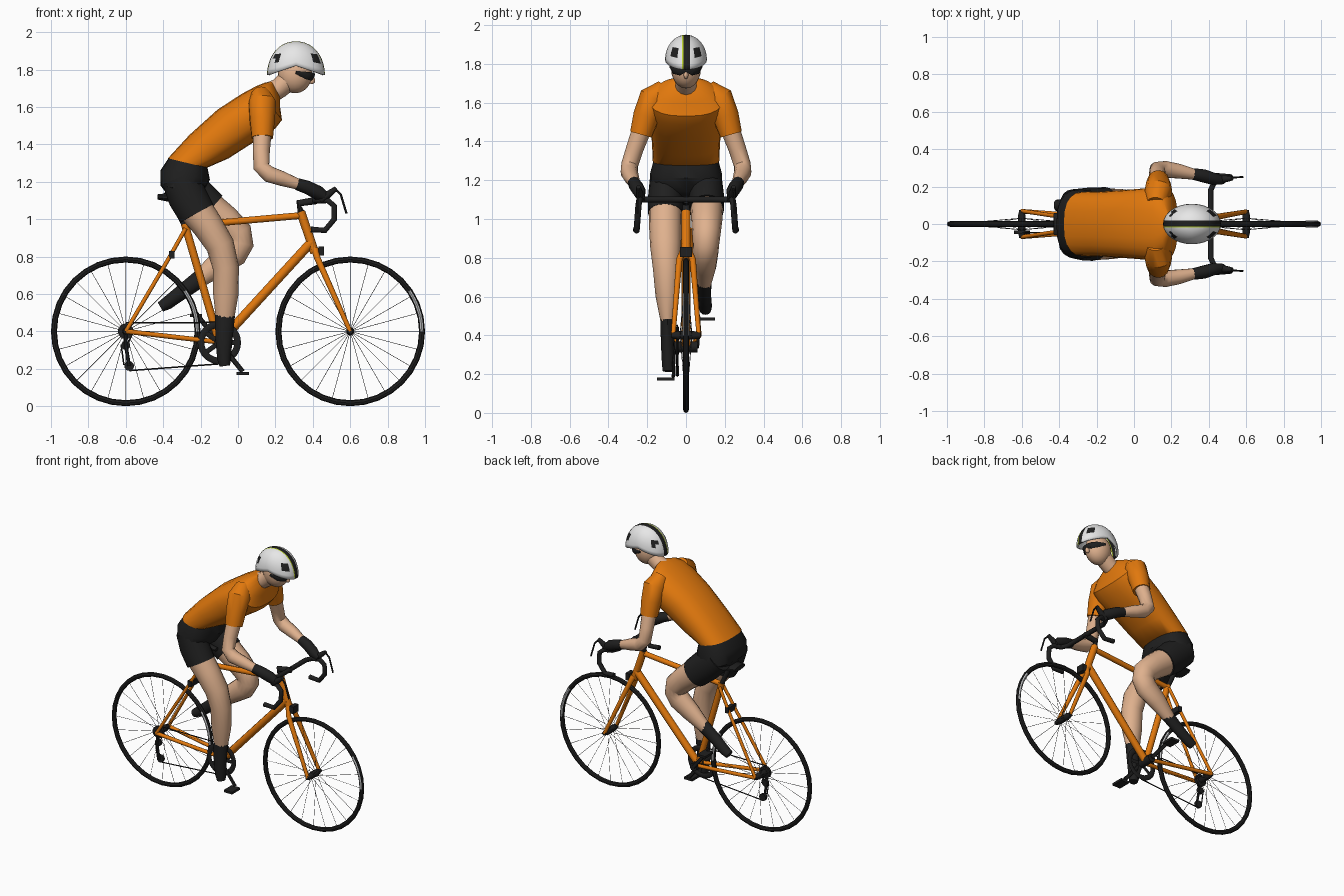
import bpy, bmesh, math
from mathutils import Vector, Matrix

if "Cube" in bpy.data.objects:
    bpy.data.objects.remove(bpy.data.objects["Cube"])


def material(name, r, g, b):
    m = bpy.data.materials.new(name)
    m.use_nodes = True
    m.diffuse_color = (r, g, b, 1)
    m.node_tree.nodes["Principled BSDF"].inputs["Base Color"].default_value = (r, g, b, 1)
    return m


ORANGE = material("orange", 0.76, 0.19, 0.004)
SKIN = material("skin", 0.74, 0.44, 0.27)
BLACK = material("black", 0.014, 0.014, 0.014)
WHITE = material("white", 0.8, 0.8, 0.8)
LIME = material("lime", 0.5, 0.65, 0.03)
GREY = material("spoke grey", 0.06, 0.06, 0.065)
SILVER = material("silver", 0.55, 0.56, 0.57)


def finish(name, bm, *mats, angle=40):
    bmesh.ops.recalc_face_normals(bm, faces=bm.faces)
    mesh = bpy.data.meshes.new(name)
    bm.to_mesh(mesh)
    bm.free()
    ob = bpy.data.objects.new(name, mesh)
    bpy.context.collection.objects.link(ob)
    for m in mats:
        mesh.materials.append(m)
    bpy.ops.object.select_all(action='DESELECT')
    ob.select_set(True)
    bpy.context.view_layer.objects.active = ob
    bpy.ops.object.shade_smooth_by_angle(angle=math.radians(angle))
    return ob


def stitch(bm, rings, sides=12, power=1.0):
    """Skin a list of (centre, axis_a, axis_b) ellipses and cap both ends."""
    def bend(v):
        return math.copysign(abs(v) ** power, v)
    loops = []
    for c, a, b in rings:
        angles = [math.tau * i / sides for i in range(sides)]
        loops.append([bm.verts.new(c + a * bend(math.cos(t)) + b * bend(math.sin(t))) for t in angles])
    for p, q in zip(loops, loops[1:]):
        for i in range(sides):
            j = (i + 1) % sides
            bm.faces.new((p[i], p[j], q[j], q[i]))
    bm.faces.new(loops[0])
    bm.faces.new(loops[-1])


def add_tube(bm, pts, radii, sides=10, hint=(0, 1, 0)):
    """Tube along points; a radius is a number or a (depth, width) pair."""
    pts = [Vector(p) for p in pts]
    if not isinstance(radii, list):
        radii = [radii] * len(pts)
    side, rings = Vector(hint), []
    for i, p in enumerate(pts):
        t = (pts[min(i + 1, len(pts) - 1)] - pts[max(i - 1, 0)]).normalized()
        side = (side - t * side.dot(t)).normalized()
        r = radii[i] if isinstance(radii[i], tuple) else (radii[i], radii[i])
        rings.append((p, t.cross(side) * r[0], side * r[1]))
    stitch(bm, rings, sides)


def tube(name, pts, radii, mat, sides=10, hint=(0, 1, 0)):
    bm = bmesh.new()
    add_tube(bm, pts, radii, sides, hint)
    return finish(name, bm, mat)


def body(name, sections, mat):
    """Trunk from sections: (back x, z, front x, z, half width)."""
    bm, rings = bmesh.new(), []
    for bx, bz, fx, fz, w in sections:
        back, front = Vector((bx, 0, bz)), Vector((fx, 0, fz))
        rings.append(((back + front) / 2, (front - back) / 2, Vector((0, w, 0))))
    stitch(bm, rings, 20, 0.8)
    return finish(name, bm, mat)


def ball(name, loc, scale, mat):
    bm = bmesh.new()
    bmesh.ops.create_uvsphere(bm, u_segments=20, v_segments=12, radius=1,
                              matrix=Matrix.Translation(loc) @ Matrix.Diagonal((*scale, 1)))
    return finish(name, bm, mat)


def box(name, loc, size, mat):
    bm = bmesh.new()
    bmesh.ops.create_cube(bm, size=1, matrix=Matrix.Translation(loc) @ Matrix.Diagonal((*size, 1)))
    return finish(name, bm, mat)


def ring(bm, x, y, z, major, radial, width, segs, start=0.0, span=math.tau):
    """Band with an oval section round an axis along y."""
    full = span == math.tau
    loops = []
    for i in range(segs + (0 if full else 1)):
        a = start + span * i / segs
        d = Vector((math.cos(a), 0, math.sin(a)))
        c = Vector((x, y, z)) + d * major
        loops.append([bm.verts.new(c + d * radial * math.cos(t) + Vector((0, width * math.sin(t), 0)))
                      for t in (math.tau * k / 8 for k in range(8))])
    for i in range(segs):
        p, q = loops[i], loops[(i + 1) % len(loops)]
        for k in range(8):
            bm.faces.new((p[k], p[k - 1], q[k - 1], q[k]))


# Wheels: tyre, reflective band, spokes, hub
for name, x in (("rear", -0.6), ("front", 0.6)):
    bm = bmesh.new()
    ring(bm, x, 0, 0.4, 0.384, 0.016, 0.015, 32)
    finish(name + "_tyre", bm, BLACK)
    bm = bmesh.new()
    ring(bm, x, 0, 0.4, 0.383, 0.011, 0.0175, 5, 0, 0.6)
    finish(name + "_reflective_band", bm, SILVER)
    bm = bmesh.new()
    for i in range(24):
        a, s = math.tau * i / 24, (-1) ** i
        d = Vector((math.cos(a), 0, math.sin(a)))
        hub = Vector((x, 0.03 * s, 0.4))
        add_tube(bm, [hub + d * 0.018, Vector((x, 0, 0.4)) + d * 0.372], 0.0014, 4, (0.3, 1, 0.2))
    finish(name + "_spokes", bm, GREY)
    tube(name + "_hub", [(x, -0.075, 0.4), (x, -0.04, 0.4), (x, 0.04, 0.4), (x, 0.075, 0.4)],
         [0.014, 0.022, 0.022, 0.014], BLACK, hint=(1, 0, 0))

# Frame
BB = (-0.1, 0, 0.34)
tube("head_tube", [(0.335, 0, 1.04), (0.41, 0, 0.82)], 0.024, ORANGE)
tube("top_tube", [(-0.275, 0, 0.965), (0.345, 0, 1.02)], 0.018, ORANGE)
tube("down_tube", [(0.395, 0, 0.88), BB], 0.025, ORANGE)
tube("seat_tube", [(-0.285, 0, 0.975), BB], 0.021, ORANGE)
tube("bottom_bracket", [(-0.1, -0.06, 0.34), (-0.1, 0.06, 0.34)], 0.028, BLACK, hint=(1, 0, 0))
for side, s in (("left", 1), ("right", -1)):
    tube(side + "_chain_stay", [(-0.12, 0.03 * s, 0.345), (-0.3, 0.045 * s, 0.365), (-0.6, 0.068 * s, 0.4)],
         0.013, ORANGE)
    tube(side + "_seat_stay", [(-0.28, 0.02 * s, 0.95), (-0.37, 0.035 * s, 0.79), (-0.6, 0.07 * s, 0.4)],
         0.011, ORANGE)
    tube(side + "_fork_blade", [(0.41, 0.01 * s, 0.84), (0.425, 0.035 * s, 0.79), (0.6, 0.066 * s, 0.4)],
         [0.02, 0.017, 0.012], ORANGE)
box("rear_brake", (-0.355, 0, 0.81), (0.03, 0.09, 0.04), BLACK)
box("front_brake", (0.445, 0, 0.83), (0.03, 0.06, 0.05), BLACK)

# Saddle and post
tube("seat_post", [(-0.285, 0, 0.965), (-0.345, 0, 1.1)], 0.016, BLACK)
tube("saddle", [(-0.43, 0, 1.12), (-0.37, 0, 1.115), (-0.27, 0, 1.1), (-0.17, 0, 1.09)],
     [(0.015, 0.06), (0.022, 0.07), (0.018, 0.035), (0.012, 0.018)], BLACK)

# Handlebar, stem and brake levers
tube("stem", [(0.34, 0, 1.03), (0.325, 0, 1.085), (0.42, 0, 1.1)], 0.02, BLACK)
for side, s in (("left", 1), ("right", -1)):
    tube(side + "_drop_bar", [(0.41, 0, 1.1), (0.41, 0.18 * s, 1.1), (0.43, 0.225 * s, 1.1), (0.48, 0.24 * s, 1.1),
         (0.515, 0.245 * s, 1.07), (0.515, 0.25 * s, 1.0), (0.465, 0.255 * s, 0.94), (0.39, 0.258 * s, 0.945)],
         0.016, BLACK, hint=(1, 0, 0))
    tube(side + "_brake_hood", [(0.44, 0.235 * s, 1.1), (0.48, 0.24 * s, 1.13), (0.525, 0.245 * s, 1.165)],
         [0.02, 0.02, 0.012], BLACK)
    tube(side + "_brake_lever", [(0.515, 0.245 * s, 1.165), (0.55, 0.25 * s, 1.13), (0.58, 0.25 * s, 1.03)],
         0.006, BLACK, 6)

# Chainring, cranks, pedals, chain, cassette and derailleur
bm = bmesh.new()
ring(bm, -0.1, -0.045, 0.34, 0.098, 0.018, 0.006, 30)
for i in range(5):
    a = math.tau * i / 5
    add_tube(bm, [(-0.1, -0.045, 0.34), (-0.1 + 0.095 * math.cos(a), -0.045, 0.34 + 0.095 * math.sin(a))],
             (0.013, 0.004), 6)
finish("chainring", bm, BLACK)
for side, s in (("left", 1), ("right", -1)):
    px, pz = -0.1 - 0.125 * s, 0.34 + 0.155 * s
    tube(side + "_crank", [(-0.1, 0.06 * s, 0.34), (px, 0.066 * s, pz)], (0.013, 0.008), BLACK, 8)
    box(side + "_pedal", (px, 0.105 * s, pz - 0.01), (0.065, 0.09, 0.016), BLACK)
bm = bmesh.new()
for a, b in (((-0.6, 0.445), (-0.1, 0.448)), ((-0.58, 0.19), (-0.1, 0.226)), ((-0.56, 0.4), (-0.59, 0.33)),
             ((-0.625, 0.33), (-0.61, 0.22))):
    add_tube(bm, [(a[0], -0.045, a[1]), (b[0], -0.045, b[1])], 0.004, 6)
finish("chain", bm, BLACK)
for name, x, z, r in (("cassette", -0.6, 0.4, 0.042), ("upper_pulley", -0.6, 0.325, 0.024),
                      ("lower_pulley", -0.582, 0.215, 0.026)):
    tube(name, [(x, -0.053, z), (x, -0.035, z)], r, BLACK, 16, (1, 0, 0))
tube("derailleur_cage", [(-0.6, -0.06, 0.4), (-0.6, -0.06, 0.325), (-0.582, -0.06, 0.215)], (0.01, 0.005), BLACK, 6)

# Rider trunk: jersey and shorts
body("jersey", [(-0.375, 1.325, -0.165, 1.275, 0.172), (-0.26, 1.45, -0.05, 1.325, 0.175),
     (-0.11, 1.585, 0.09, 1.415, 0.185), (0.02, 1.67, 0.2, 1.485, 0.195), (0.095, 1.71, 0.235, 1.53, 0.19),
     (0.145, 1.73, 0.225, 1.6, 0.14), (0.18, 1.735, 0.225, 1.65, 0.06)], ORANGE)
body("shorts", [(-0.365, 1.335, -0.165, 1.285, 0.165), (-0.415, 1.26, -0.15, 1.21, 0.185),
     (-0.415, 1.18, -0.19, 1.14, 0.185), (-0.36, 1.11, -0.25, 1.1, 0.09)], BLACK)

# Legs: shorts leg, bare leg, sock with shoe
tube("right_shorts_leg", [(-0.31, -0.1, 1.22), (-0.27, -0.105, 1.12), (-0.22, -0.107, 1.03)],
     [(0.1, 0.085), (0.105, 0.09), (0.1, 0.09)], BLACK, 16)
tube("right_leg", [(-0.24, -0.107, 1.07), (-0.165, -0.107, 0.97), (-0.095, -0.105, 0.86), (-0.065, -0.1, 0.74),
     (-0.065, -0.097, 0.6), (-0.07, -0.095, 0.46)],
     [(0.093, 0.085), (0.083, 0.084), (0.076, 0.08), (0.07, 0.07), (0.068, 0.06), (0.048, 0.034)], SKIN, 16)
tube("right_shoe", [(-0.07, -0.095, 0.485), (-0.075, -0.095, 0.35), (-0.075, -0.09, 0.25), (-0.07, -0.09, 0.215)],
     [(0.054, 0.038), (0.045, 0.034), (0.036, 0.034), (0.028, 0.03)], BLACK, 12)
tube("left_shorts_leg", [(-0.33, 0.1, 1.21), (-0.24, 0.105, 1.13), (-0.15, 0.107, 1.05)],
     [(0.1, 0.085), (0.108, 0.09), (0.1, 0.09)], BLACK, 16)
tube("left_leg", [(-0.18, 0.107, 1.075), (-0.07, 0.107, 0.99), (0.0, 0.105, 0.92), (0.01, 0.103, 0.87),
     (-0.02, 0.1, 0.82), (-0.11, 0.1, 0.755), (-0.23, 0.095, 0.66)],
     [(0.093, 0.085), (0.085, 0.08), (0.08, 0.073), (0.075, 0.068), (0.076, 0.066), (0.065, 0.056), (0.04, 0.034)],
     SKIN, 16)
tube("left_shoe", [(-0.205, 0.095, 0.68), (-0.3, 0.095, 0.61), (-0.38, 0.1, 0.55), (-0.415, 0.1, 0.53)],
     [(0.047, 0.037), (0.04, 0.034), (0.035, 0.034), (0.028, 0.03)], BLACK, 12)

# Arms: sleeve, bare arm, glove
for side, s in (("left", 1), ("right", -1)):
    tube(side + "_sleeve", [(0.12, 0.11 * s, 1.67), (0.13, 0.17 * s, 1.62), (0.13, 0.205 * s, 1.53),
         (0.13, 0.232 * s, 1.435)], [0.05, 0.075, 0.068, 0.058], ORANGE, 14)
    tube(side + "_arm", [(0.13, 0.225 * s, 1.47), (0.125, 0.265 * s, 1.36), (0.125, 0.29 * s, 1.28),
         (0.165, 0.293 * s, 1.24), (0.24, 0.282 * s, 1.215), (0.34, 0.262 * s, 1.18)],
         [0.05, 0.045, 0.044, 0.045, 0.04, 0.027], SKIN, 12)
    tube(side + "_glove", [(0.315, 0.268 * s, 1.188), (0.37, 0.258 * s, 1.17), (0.43, 0.24 * s, 1.14),
         (0.48, 0.232 * s, 1.115)], [0.032, 0.036, (0.038, 0.033), 0.02], BLACK, 10)

# Head, neck and glasses
tube("neck", [(0.16, 0, 1.67), (0.22, 0, 1.7), (0.29, 0, 1.76)], [0.06, 0.054, 0.06], SKIN, 14)
ball("head", (0.305, 0, 1.775), (0.092, 0.077, 0.102), SKIN)
ball("nose", (0.395, 0, 1.742), (0.018, 0.012, 0.02), SKIN)
tube("glasses", [(0.31, -0.08, 1.785), (0.365, -0.066, 1.768), (0.398, -0.035, 1.762), (0.405, 0, 1.77),
     (0.398, 0.035, 1.762), (0.365, 0.066, 1.768), (0.31, 0.08, 1.785)],
     [(0.005, 0.008), (0.006, 0.02), (0.006, 0.022), (0.006, 0.014), (0.006, 0.022), (0.006, 0.02), (0.005, 0.008)],
     BLACK, 8, (0, 0, 1))

# Helmet: raised rim at the sides, centre stripe and vents by face position
bm = bmesh.new()
bmesh.ops.create_uvsphere(bm, u_segments=28, v_segments=20, radius=1)
bmesh.ops.delete(bm, geom=[v for v in bm.verts if v.co.z < -0.01], context='VERTS')
for v in bm.verts:
    v.co.z += 0.28 * (1 - v.co.z) * (1 - abs(v.co.x))
    v.co = Vector((0.31 + v.co.x * 0.155, v.co.y * 0.108, 1.77 + v.co.z * 0.18))
for y in (-0.02, -0.013, 0.02):
    bmesh.ops.bisect_plane(bm, geom=bm.verts[:] + bm.edges[:] + bm.faces[:], plane_co=(0, y, 0), plane_no=(0, 1, 0))
vents = [Vector((0.21, 0.065, 1.87)), Vector((0.415, 0.06, 1.86))]
for f in bm.faces:
    c = f.calc_center_median()
    mirrored = Vector((c.x, abs(c.y), c.z))
    if -0.013 < c.y < 0.02 or min((mirrored - v).length for v in vents) < 0.023:
        f.material_index = 1
    elif -0.02 < c.y < 0:
        f.material_index = 2
helmet = finish("helmet", bm, WHITE, BLACK, LIME, angle=30)
shell = helmet.modifiers.new("shell", 'SOLIDIFY')
shell.thickness = 0.012
